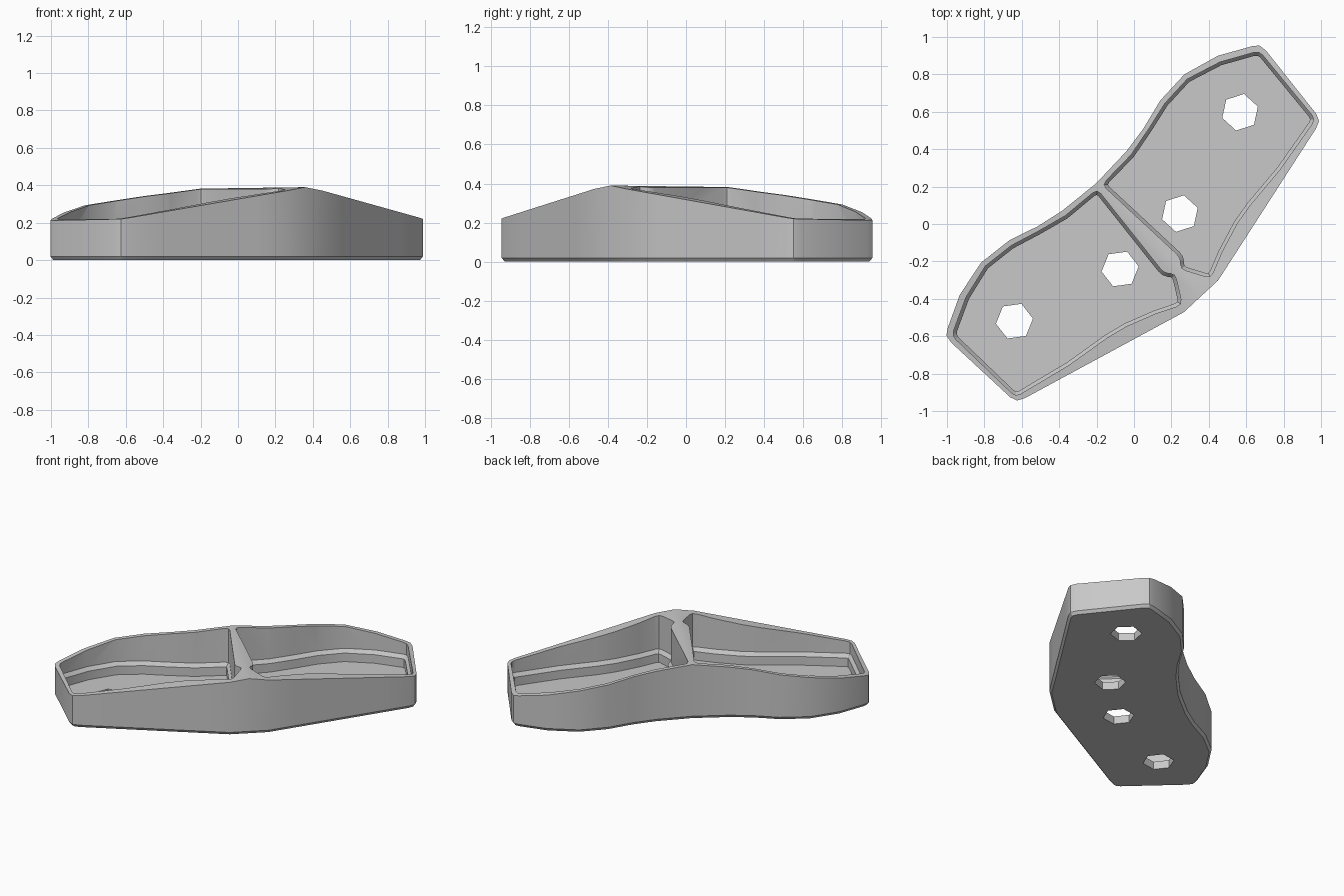
import bpy, bmesh, math
from mathutils import Vector, Matrix

if "Cube" in bpy.data.objects:
    bpy.data.objects.remove(bpy.data.objects["Cube"], do_unlink=True)

TURN = Matrix.Rotation(math.radians(42.8), 4, 'Z')   # long axis lies diagonally
FLOOR = 0.055

grey = bpy.data.materials.new("light_grey")
grey.use_nodes = True
grey.diffuse_color = (0.58, 0.58, 0.58, 1)
grey.node_tree.nodes["Principled BSDF"].inputs["Base Color"].default_value = (0.58, 0.58, 0.58, 1)


def inset(points, d):
    """Move a counter-clockwise outline inwards by d with mitred corners."""
    out = []
    for i, p in enumerate(points):
        a = (p - points[i - 1]).normalized()
        b = (points[(i + 1) % len(points)] - p).normalized()
        na, nb = Vector((-a.y, a.x)), Vector((-b.y, b.x))
        out.append(p + (na + nb) * d / (1 + na.dot(nb)))
    return out


def round_corners(points, r):
    """Replace the sharp corners of an outline by short arcs."""
    out = []
    for i, p in enumerate(points):
        a, b = points[i - 1] - p, points[(i + 1) % len(points)] - p
        if math.pi - a.angle(b) < 0.7:
            out.append(p)
            continue
        s = p + a.normalized() * min(r, a.length * 0.4)
        e = p + b.normalized() * min(r, b.length * 0.4)
        out += [s, (s + e) / 4 + p / 2, e]
    return out


def loft(bm, rings):
    """Join rings of 3D points with side walls; return their vertices."""
    rows = [[bm.verts.new(p) for p in ring] for ring in rings]
    n = len(rows[0])
    for low, high in zip(rows, rows[1:]):
        for i in range(n):
            j = (i + 1) % n
            bm.faces.new((low[i], low[j], high[j], high[i]))
    bm.faces.new(rows[0][::-1])
    return rows


def finish(bm, name):
    bmesh.ops.recalc_face_normals(bm, faces=bm.faces)
    bm.transform(TURN)
    mesh = bpy.data.meshes.new(name)
    bm.to_mesh(mesh)
    bm.free()
    obj = bpy.data.objects.new(name, mesh)
    mesh.materials.append(grey)
    bpy.context.collection.objects.link(obj)
    return obj


def at_height(points, z):
    return [Vector((p.x, p.y, z)) for p in points]


def prism(points, levels, name):
    """Solid from one outline with (inset, height) levels, lowest first."""
    bm = bmesh.new()
    rows = loft(bm, [at_height(inset(points, d), z) for d, z in levels])
    bm.faces.new(rows[-1])
    return finish(bm, name)


# Body: curved back edge and straight front edge, highest at the middle
back = [(0, .297, .382), (.235, .313, .357), (.383, .34, .341), (.551, .389, .317),
        (.741, .404, .293), (.941, .355, .254), (1.11, .268, .220), (1.14, .245, .213), (1.148, .20, .212)]
corner, tip = Vector((.125, -.527, .372)), Vector((1.06, -.287, .226))
front = [Vector((0, -.527, .39))] + [corner.lerp(tip, k / 5) for k in range(6)]
front += [Vector((1.1, -.268, .22)), Vector((1.115, -.23, .219))]
back = [Vector(p) for p in back]


def both_sides(points):
    return [Vector((-p.x, p.y, p.z)) for p in points[:0:-1]] + points


front, back = both_sides(front), both_sides(back)
top = front + back[::-1]
outline = [p.xy for p in top]
bm = bmesh.new()
rim = loft(bm, [at_height(inset(outline, 0.015), 0), at_height(outline, 0.02), top])[-1]
count = len(front)
for i in range(count - 1):
    bm.faces.new((rim[i], rim[i + 1], rim[-2 - i], rim[-1 - i]))
bmesh.ops.triangulate(bm, faces=[f for f in bm.faces if len(f.verts) == 4])
body = finish(bm, "divided_tray")

# Pockets with a stepped lower wall, and hexagonal floor holes
pocket = [(.018, .27), (.061, -.302), (.02, -.346), (.104, -.491), (.243, -.429), (.404, -.373),
          (.523, -.348), (.769, -.317), (1.092, -.248), (1.12, .224), (.925, .323), (.735, .375),
          (.559, .361), (.405, .32), (.24, .282)]
pocket = round_corners([Vector(p) for p in pocket], 0.03)
holes = [Vector((.822, .053)), Vector((.218, -.126))]
cutters = []
for side in (1, -1):
    def place(points):
        placed = [Vector((side * p.x, p.y)) for p in points]
        return placed if side > 0 else placed[::-1]
    cutters.append(prism(place(pocket), [(.018, FLOOR), (.018, .115), (0, .14), (0, .6)], "pocket_cutter"))
    for c in holes:
        hexagon = [c + Vector((math.cos(a), math.sin(a))) * 0.1
                   for a in (math.radians(35 + 60 * k) for k in range(6))]
        cutters.append(prism(place(hexagon), [(0, -.1), (0, .1)], "hole_cutter"))

bpy.context.view_layer.objects.active = body
for cutter in cutters:
    cutter.hide_render = True
    mod = body.modifiers.new("cut", 'BOOLEAN')
    mod.operation, mod.solver, mod.object = 'DIFFERENCE', 'EXACT', cutter
    bpy.ops.object.modifier_apply(modifier=mod.name)
    bpy.data.objects.remove(cutter, do_unlink=True)

# Soft side walls, crisp rims
for obj in bpy.context.selected_objects:
    obj.select_set(False)
body.select_set(True)
bpy.ops.object.shade_smooth_by_angle(angle=math.radians(30))
